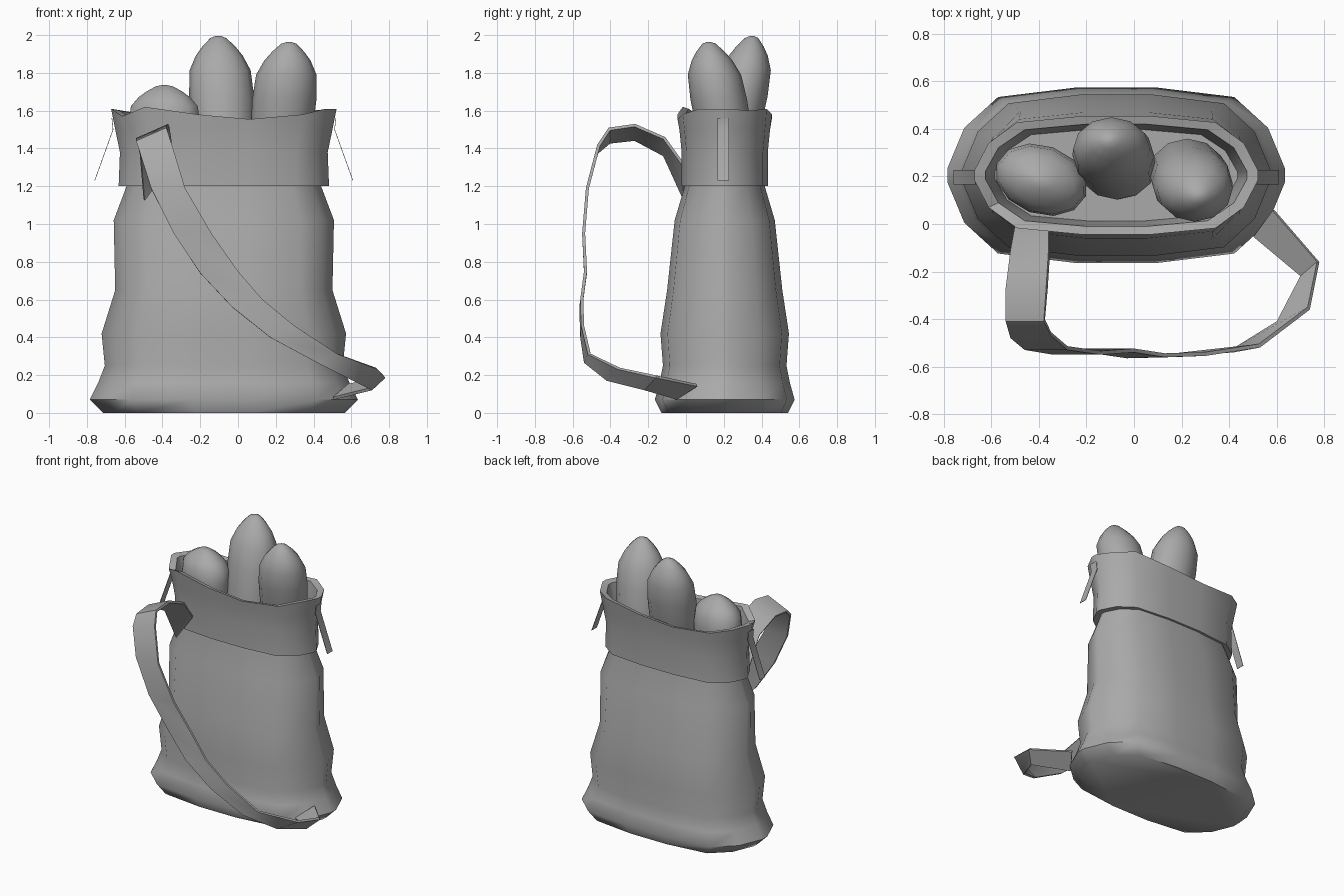
import bpy, bmesh, math
from mathutils import Vector, Matrix

if "Cube" in bpy.data.objects:
    bpy.data.objects.remove(bpy.data.objects["Cube"])

CX, CY = -0.075, 0.205   # centre of the bag's oblong section

# mid grey shared by all parts
GREY = bpy.data.materials.new("mid_grey")
GREY.diffuse_color = (.4, .4, .4, 1)
GREY.use_nodes = True
GREY.node_tree.nodes["Principled BSDF"].inputs["Base Color"].default_value = GREY.diffuse_color

# one quadrant of the oblong section, mirrored into a 16 sided ring
Q = [(1, .08), (.9, .54), (.7, .89), (.23, 1)]
OUTLINE = (Q + [(-x, y) for x, y in reversed(Q)]
           + [(-x, -y) for x, y in Q] + [(x, -y) for x, y in reversed(Q)])


def finish(name, bm, angle=38):
    bmesh.ops.recalc_face_normals(bm, faces=bm.faces)
    mesh = bpy.data.meshes.new(name)
    bm.to_mesh(mesh)
    bm.free()
    mesh.materials.append(GREY)
    ob = bpy.data.objects.new(name, mesh)
    bpy.context.collection.objects.link(ob)
    bpy.ops.object.select_all(action='DESELECT')
    ob.select_set(True)
    bpy.context.view_layer.objects.active = ob
    bpy.ops.object.shade_smooth_by_angle(angle=math.radians(angle))
    return ob


def loft(name, rings, caps=False, loop=False, angle=38):
    bm = bmesh.new()
    vr = [[bm.verts.new(p) for p in r] for r in rings]
    pairs = list(zip(vr, vr[1:])) + ([(vr[-1], vr[0])] if loop else [])
    for a, b in pairs:
        n = len(a)
        for i in range(n):
            j = (i + 1) % n
            bm.faces.new((a[i], a[j], b[j], b[i]))
    if caps:
        bm.faces.new(vr[0][::-1])
        bm.faces.new(vr[-1])
    return finish(name, bm, angle)


def oblong(w, d, z, wave=None):
    return [(CX + x * w, CY + y * d, wave[i] if wave else z)
            for i, (x, y) in enumerate(OUTLINE)]


# sack body, closed by a floor hidden inside the collar
body = [(.64, .335, 0), (.71, .37, .07), (.665, .345, .16), (.63, .327, .25),
        (.647, .34, .42), (.575, .305, .65), (.583, .265, 1.02),
        (.515, .212, 1.2), (.535, .21, 1.38)]
loft("sack_body", [oblong(*r) for r in body], caps=True, angle=60)

# folded collar with a wavy rim
rim = [1.61, 1.60, 1.61, 1.58, 1.56, 1.58, 1.60, 1.61,
       1.61, 1.57, 1.62, 1.58, 1.555, 1.58, 1.61, 1.61]
rim_in = [z - .01 for z in rim]
loft("collar", [oblong(.557, .228, 1.2), oblong(.55, .228, 1.38),
                oblong(.575, .24, 1.5), oblong(.597, .25, 0, rim),
                oblong(.55, .215, 0, rim_in), oblong(.51, .192, 1.38),
                oblong(.51, .2, 1.2)], loop=True)


# loaves: lathed around a tilted axis
PROFILE = [(.004, .06), (.015, .24), (.06, .5), (.11, .72), (.19, .94),
           (.33, 1), (.6, .95), (.8, .7), (.9, .25)]


def loaf(name, top, bottom, rx, ry, length, turn=0):
    top, axis = Vector(top), (Vector(bottom) - Vector(top)).normalized()
    rot = Matrix.Rotation(math.radians(turn), 3, 'Z')
    rings = []
    for t, r in PROFILE:
        c = top + axis * t * length
        rings.append([c + rot @ Vector((rx * r * math.cos(a), ry * r * math.sin(a), 0))
                      for a in (i * math.tau / 12 for i in range(12))])
    loft(name, rings, caps=True, angle=60)


loaf("loaf_middle", (-.105, .35, 2.0), (-.055, .18, 1.1), .172, .143, 1.0)
loaf("loaf_right", (.27, .12, 1.968), (.2, .27, 1.1), .17, .15, .95)
loaf("loaf_left", (-.39, .18, 1.738), (-.39, .2, 1.1), .2, .145, .6, -20)


# long carrying strap: pairs of left and right edge points
LEFT = [(-.5, .0, 1.13), (-.52, -.11, 1.37), (-.54, -.27, 1.455), (-.54, -.41, 1.44),
        (-.52, -.48, 1.38), (-.46, -.53, 1.19), (-.34, -.55, .95), (-.2, -.54, .74),
        (-.03, -.565, .56), (.17, -.56, .4), (.42, -.54, .265), (.61, -.42, .17),
        (.71, -.22, .12), (.51, -.05, .07)]
RIGHT = [(-.36, -.01, 1.32), (-.36, -.11, 1.46), (-.37, -.27, 1.53), (-.38, -.41, 1.51),
         (-.35, -.47, 1.42), (-.28, -.53, 1.19), (-.14, -.55, .95), (0, -.54, .75),
         (.13, -.56, .6), (.3, -.555, .46), (.53, -.52, .31), (.74, -.36, .23),
         (.78, -.16, .185), (.59, .06, .14)]


def band(name, left, right, thick):
    bm = bmesh.new()
    a, b = ([bm.verts.new(p) for p in e] for e in (left, right))
    for i in range(len(a) - 1):
        bm.faces.new((a[i], b[i], b[i + 1], a[i + 1]))
    # thicken so that the long edges stay crisp
    bmesh.ops.recalc_face_normals(bm, faces=bm.faces)
    bmesh.ops.solidify(bm, geom=bm.faces[:], thickness=thick)
    return finish(name, bm, 35)


band("carry_strap", LEFT, RIGHT, .016)

# thin hanging tabs on both sides of the collar
for side, s in (("left", -1), ("right", 1)):
    path = [(.594, 1.56), (.588, 1.5), (.685, 1.23)]
    band(side + "_tab", [(CX + s * x, .167, z) for x, z in path],
         [(CX + s * x, .228, z) for x, z in path], .003)
